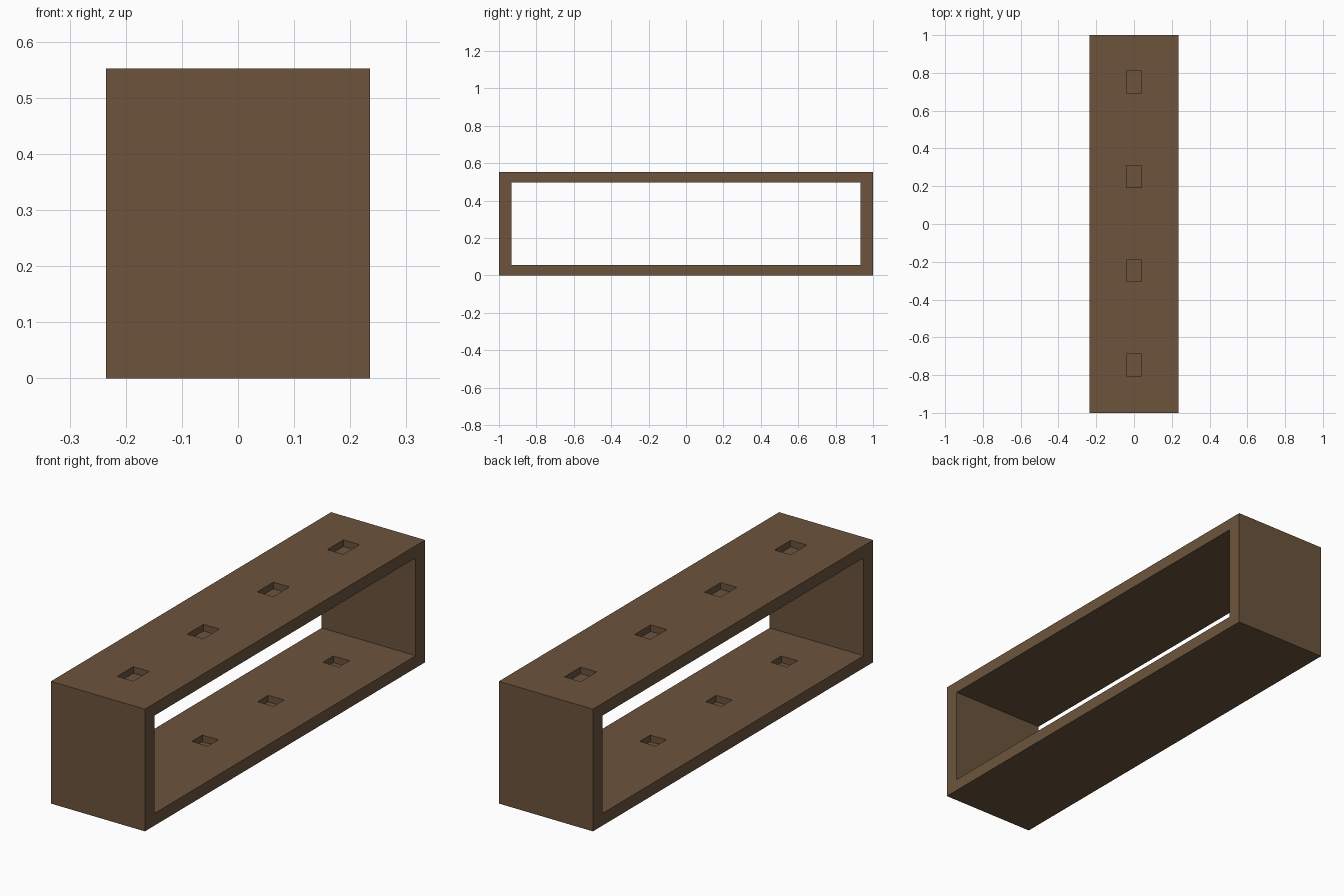
import bpy

if "Cube" in bpy.data.objects:
    bpy.data.objects.remove(bpy.data.objects["Cube"])

wood = bpy.data.materials.new("brown_wood")
wood.diffuse_color = (0.15, 0.088, 0.046, 1)
wood.use_nodes = True
wood.node_tree.nodes["Principled BSDF"].inputs["Base Color"].default_value = wood.diffuse_color


def box(name, center, size):
    bpy.ops.mesh.primitive_cube_add(size=1, location=center)
    ob = bpy.context.object
    ob.name = name
    ob.scale = size
    bpy.ops.object.transform_apply(location=True, rotation=False, scale=True)
    ob.data.materials.append(wood)
    return ob


def cut(target, cutter):
    mod = target.modifiers.new(cutter.name, 'BOOLEAN')
    mod.operation = 'DIFFERENCE'
    mod.solver = 'EXACT'
    mod.object = cutter
    bpy.context.view_layer.objects.active = target
    bpy.ops.object.modifier_apply(modifier=mod.name)
    bpy.data.objects.remove(cutter)


# Open rectangular frame
frame = box("shelf_frame", (0, 0, 0.276), (0.47, 2.0, 0.552))
cut(frame, box("opening_cutter", (0, 0, 0.276), (1.0, 1.865, 0.442)))

# Blind sockets in the upper board
for y in (-0.747, -0.247, 0.252, 0.752):
    cut(frame, box("top_socket_cutter", (0, y, 0.562), (0.08, 0.115, 0.1 - 0.02)))

# Smaller blind sockets in the lower board
for y in (-0.70, -0.235, 0.235, 0.70):
    cut(frame, box("bottom_socket_cutter", (0, y, 0.065), (0.08, 0.075, 0.08)))

for p in frame.data.polygons:
    p.use_smooth = False
    p.material_index = 0
